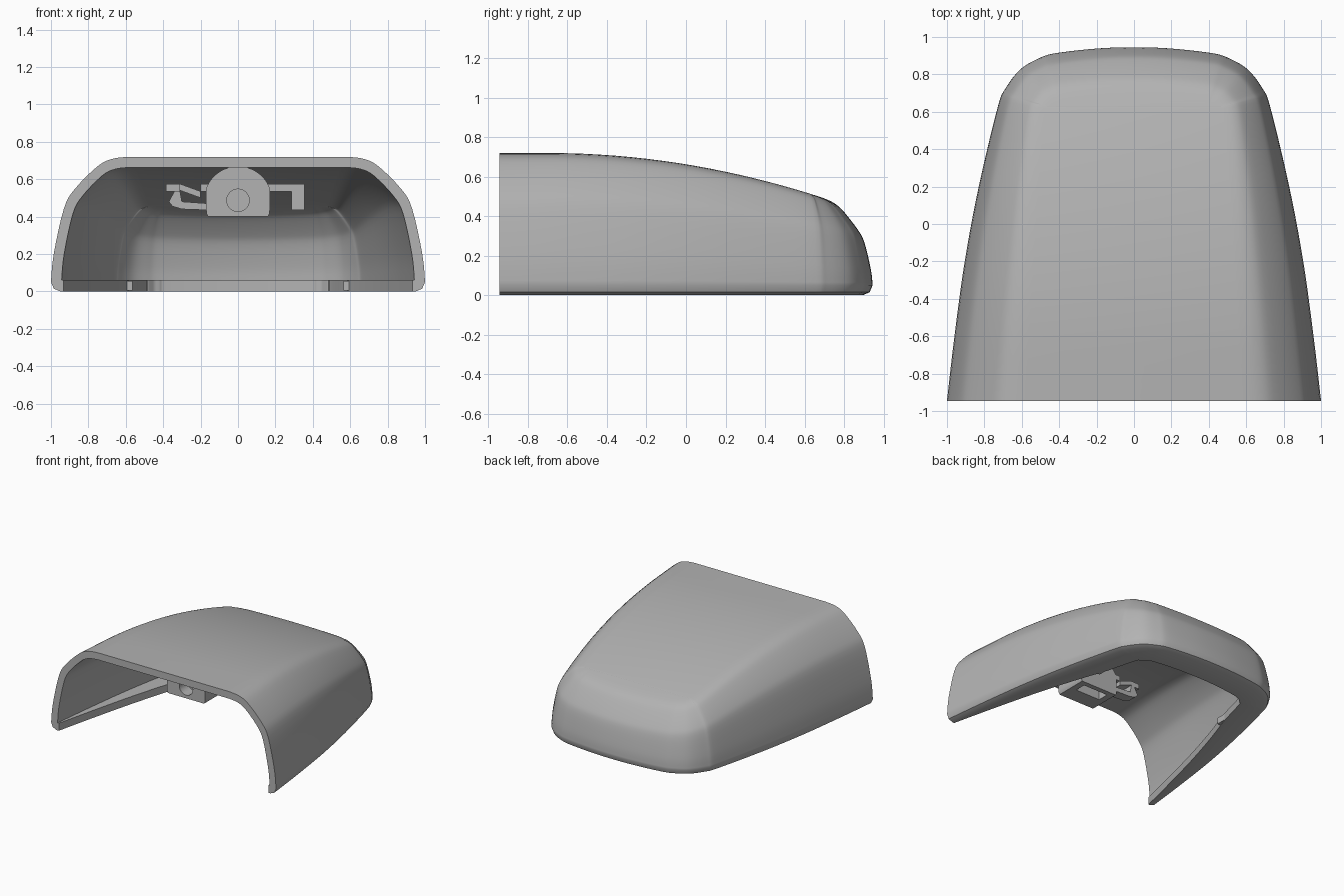
import bpy, bmesh
from math import sin, cos, pi, radians

cube = bpy.data.objects.get("Cube")
if cube:
    bpy.data.objects.remove(cube)

grey = bpy.data.materials.new("plain grey")
grey.use_nodes = True
grey.diffuse_color = (0.45, 0.45, 0.45, 1)
grey.node_tree.nodes["Principled BSDF"].inputs["Base Color"].default_value = (0.45, 0.45, 0.45, 1)

FRONT, WALL, FLOOR = -0.945, 0.057, 0.06


def spline(pts, steps, mirrored_end=False):
    """Smooth curve through tuples of any size."""
    first = pts[0]
    last = tuple(-v if i == 0 else v for i, v in enumerate(pts[-2])) if mirrored_end else pts[-1]
    p = [first] + pts + [last]
    out = []
    for i in range(1, len(p) - 2):
        for s in range(steps):
            t = s / steps
            out.append([0.5 * (2 * b + (c - a) * t + (2 * a - 5 * b + 4 * c - d) * t * t
                               + (3 * b - a - 3 * c + d) * t ** 3)
                        for a, b, c, d in zip(*p[i - 1:i + 3])])
    return out + [list(pts[-1])]


def make_object(name, bm, smooth=True):
    bmesh.ops.recalc_face_normals(bm, faces=bm.faces)
    mesh = bpy.data.meshes.new(name)
    bm.to_mesh(mesh)
    bm.free()
    ob = bpy.data.objects.new(name, mesh)
    bpy.context.collection.objects.link(ob)
    mesh.materials.append(grey)
    if smooth:
        bpy.ops.object.select_all(action='DESELECT')
        ob.select_set(True)
        bpy.context.view_layer.objects.active = ob
        bpy.ops.object.shade_smooth_by_angle(angle=radians(35))
    return ob


def extrude_y(name, outline, y0, y1, smooth=False):
    """Prism from an x-z outline."""
    bm = bmesh.new()
    a = [bm.verts.new((x, y0, z)) for x, z in outline]
    b = [bm.verts.new((x, y1, z)) for x, z in outline]
    bm.faces.new(a)
    bm.faces.new(b)
    for i in range(len(a)):
        j = (i + 1) % len(a)
        bm.faces.new((a[i], a[j], b[j], b[i]))
    return make_object(name, bm, smooth)


def box(name, x0, x1, y0, y1, z0, z1):
    return extrude_y(name, [(x0, z0), (x1, z0), (x1, z1), (x0, z1)], y0, y1)


def cut(target, cutter):
    mod = target.modifiers.new("cut", 'BOOLEAN')
    mod.operation = 'DIFFERENCE'
    mod.solver = 'EXACT'
    mod.object = cutter
    cutter.hide_render = True
    cutter.hide_viewport = True


def roof(y):
    return 0.72 - 0.117 * max(0, y + 0.7) ** 2


# Plan outline: x, y, inward direction in degrees, fillet scale
plan = spline([(1, FRONT, 0, 1), (0.96, -0.6, 0, 0.95), (0.905, -0.2, 0, 0.88), (0.83, 0.2, 0, 0.76),
               (0.73, 0.62, 8, 0.6), (0.69, 0.72, 22, 0.6), (0.61, 0.825, 45, 0.6), (0.51, 0.885, 66, 0.6),
               (0.42, 0.913, 80, 0.6), (0.2, 0.938, 88, 0.6), (0, 0.945, 90, 0.6)], 5, True)
# Wall section from roof edge down: inset, share of height
wall = spline([(0.42, 1), (0.33, 0.984), (0.25, 0.925), (0.13, 0.747),
               (0.07, 0.59), (0.015, 0.226), (0, 0)], 4)
rows = len(wall)


def section(x, y, angle, k):
    """Closed wall section: outside, foot, floor lip, inside."""
    dx, dy = -cos(radians(angle)), -sin(radians(angle))

    def at(inset, z):
        return (x + dx * inset, y + dy * inset, z)
    lip = 0.068 + 0.16 * min(1, max(0, (y - FRONT) / 1.3))
    pts = []
    for inset, g in wall:
        d = inset * k
        pts.append(at(d, 0.05 + g * (roof(y + dy * d) - 0.05)))
    pts += [at(0.015, 0.015), at(0.05, 0), at(lip, 0), at(lip, FLOOR)]
    for inset, g in reversed(wall):
        d = WALL + inset * (k - WALL / wall[0][0])
        pts.append(at(d, FLOOR + g * (roof(y + dy * d) - WALL - FLOOR)))
    return pts


# Cover shell
bm = bmesh.new()
half = [section(*p) for p in plan]
full = half + [[(-x, y, z) for x, y, z in s] for s in reversed(half[:-1])]
rings = [[bm.verts.new(p) for p in s] for s in full]
for a, b in zip(rings, rings[1:]):
    for i in range(len(a) - 1):
        bm.faces.new((a[i], a[i + 1], b[i + 1], b[i]))
mid = len(half) - 1
for e in (0, -1):                     # roof skin, outside and inside
    for i in range(mid):
        j = len(rings) - 1 - i
        quad = [rings[i][e], rings[i + 1][e], rings[j - 1][e], rings[j][e]]
        bm.faces.new(list(dict.fromkeys(quad)))
for r in (rings[0], rings[-1]):       # open front rim
    for i in range(rows - 1):
        bm.faces.new((r[i], r[i + 1], r[-2 - i], r[-1 - i]))
    bm.faces.new(r[rows - 1:rows + 5])
bm.faces.new((rings[0][0], rings[-1][0], rings[-1][-1], rings[0][-1]))
make_object("cover_shell", bm)

# Floor clips either side of the opening
for side, x in (("left", 0.6), ("right", -0.6)):
    box(side + "_floor_clip", x - 0.035, x + 0.035, 0.28, 0.42, 0.005, 0.055)

# Mounting boss under the roof, with a blind bore and a slot below
ring = [2 * pi * i / 64 for i in range(64)]
boss = extrude_y("mounting_boss", [(max(-0.17, min(0.17, 0.182 * cos(a))), max(0.4, 0.487 + 0.182 * sin(a)))
                                   for a in ring if sin(a) > -0.55], -0.66, -0.4, True)
cut(boss, extrude_y("bore_cutter", [(0.06 * cos(a), 0.487 + 0.06 * sin(a)) for a in ring], -0.7, -0.56))
cut(boss, box("slot_cutter", -0.11, 0.11, -0.53, -0.44, 0.35, 0.52))

# Side arms and latch pieces
box("left_arm", 0.16, 0.355, -0.5, -0.4, 0.535, 0.575)
box("left_arm_leg", 0.285, 0.355, -0.5, -0.4, 0.435, 0.535)
box("right_arm", -0.385, -0.31, -0.5, -0.4, 0.535, 0.575)
box("right_arm_root", -0.2, -0.16, -0.5, -0.4, 0.535, 0.575)
extrude_y("right_latch_link", [(-0.31, 0.575), (-0.2, 0.535), (-0.2, 0.5), (-0.31, 0.54)], -0.48, -0.4)
extrude_y("right_latch_hook", [(-0.37, 0.48), (-0.34, 0.535), (-0.31, 0.535), (-0.3, 0.48), (-0.16, 0.47),
                               (-0.16, 0.435), (-0.3, 0.44), (-0.35, 0.455)], -0.48, -0.4)
